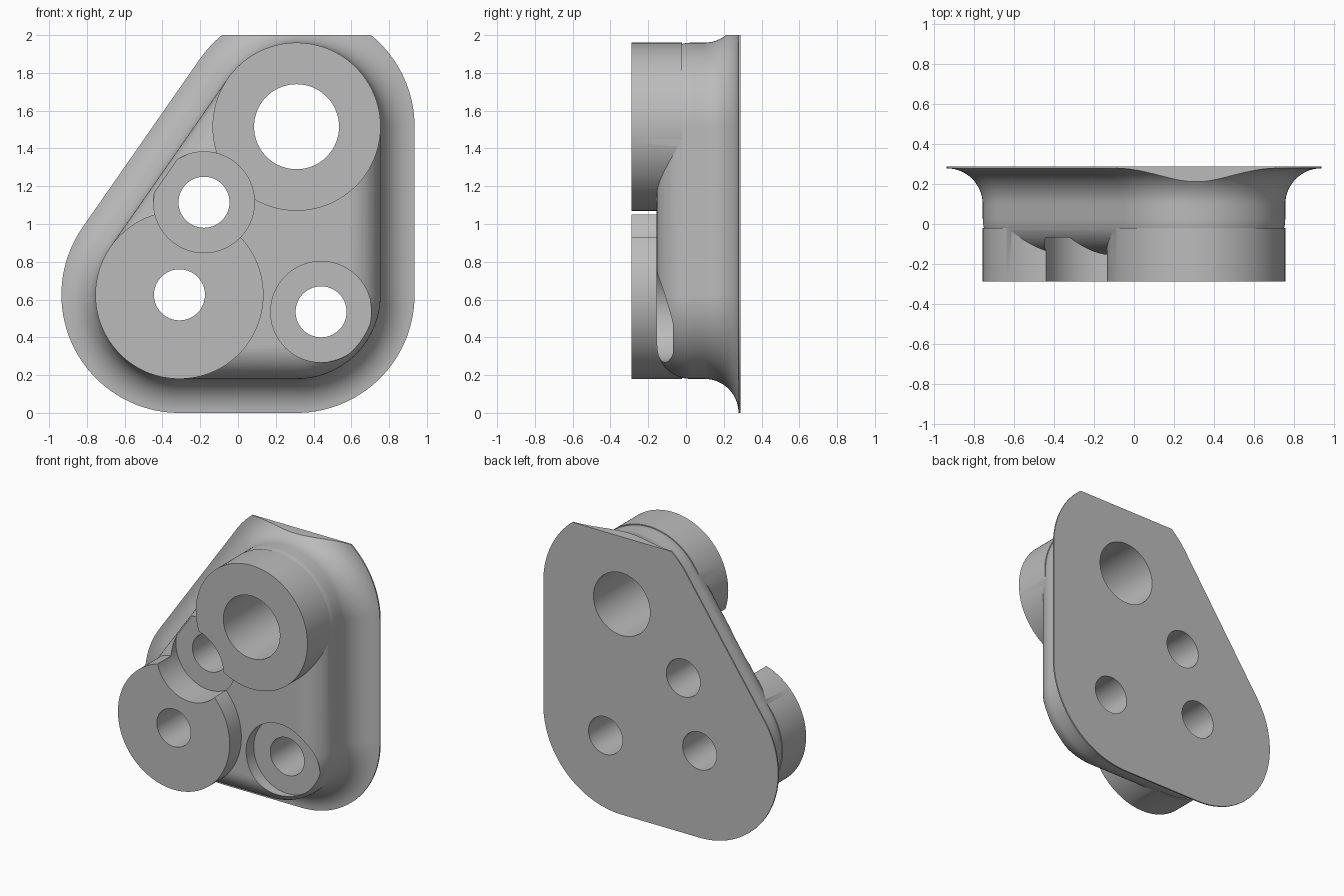
import bpy
import bmesh
from math import sin, cos, pi, atan2, radians
from mathutils import Vector

cube = bpy.data.objects.get("Cube")
if cube:
    bpy.data.objects.remove(cube, do_unlink=True)

grey = bpy.data.materials.new("plain grey")
grey.use_nodes = True
grey.diffuse_color = (0.5, 0.5, 0.5, 1)
grey.node_tree.nodes["Principled BSDF"].inputs["Base Color"].default_value = (0.5, 0.5, 0.5, 1)

# Corner centres of the outline, as (x, z)
UPPER = (0.31, 1.515)
LEFT = (-0.31, 0.625)
RIGHT = (0.31, 0.625)
SMALL = (-0.18, 1.115)   # hole between the two bosses
CORNER = (0.44, 0.535)   # hole in the lower corner

WALL = 0.445             # corner radius of the body
ROUND = 0.18             # radius of the cove and of the front rounding
FRONT, FLOOR, BOSS_FRONT, BOSS_BACK = -0.155, -0.068, -0.288, -0.02
FLANGE, BACK = 0.278, 0.288


def outline(radius, y):
    """Rounded three-cornered outline with the given corner radius."""
    slant = atan2(UPPER[0] - LEFT[0], LEFT[1] - UPPER[1]) 
    slant = atan2(UPPER[0] - LEFT[0], -(UPPER[1] - LEFT[1]))
    arcs = [(UPPER, 0, slant), (LEFT, slant, 1.5 * pi), (RIGHT, 1.5 * pi, 2 * pi)]
    points = []
    for (cx, cz), start, end in arcs:
        steps = round((end - start) / radians(3))
        for i in range(steps + 1):
            a = start + (end - start) * i / steps
            points.append(Vector((cx + radius * cos(a), y, cz + radius * sin(a))))
    return points


def finish(bm, name):
    bmesh.ops.recalc_face_normals(bm, faces=bm.faces)
    mesh = bpy.data.meshes.new(name)
    bm.to_mesh(mesh)
    bm.free()
    mesh.materials.append(grey)
    obj = bpy.data.objects.new(name, mesh)
    bpy.context.collection.objects.link(obj)
    return obj


def cylinder(name, centre, radius, y0, y1, sides=128):
    bm = bmesh.new()
    rings = []
    for y in (y0, y1):
        rings.append([bm.verts.new((centre[0] + radius * cos(2 * pi * i / sides), y,
                                    centre[1] + radius * sin(2 * pi * i / sides)))
                      for i in range(sides)])
        bm.faces.new(rings[-1])
    for i in range(sides):
        j = (i + 1) % sides
        bm.faces.new((rings[0][i], rings[0][j], rings[1][j], rings[1][i]))
    return finish(bm, name)


# Body: rounded front, straight wall, cove and thin flange, lofted front to back
STEPS = 14
quarter = [i / STEPS * pi / 2 for i in range(STEPS + 1)]
profile = [(WALL - ROUND + ROUND * sin(a), FRONT + ROUND - ROUND * cos(a)) for a in quarter]
profile += [(WALL + ROUND - ROUND * cos(a), FLANGE - ROUND + ROUND * sin(a)) for a in quarter]
profile.append((WALL + ROUND, BACK))

bm = bmesh.new()
rings = [[bm.verts.new(p) for p in outline(r, y)] for r, y in profile]
for a, b in zip(rings, rings[1:]):
    for i in range(len(a)):
        j = (i + 1) % len(a)
        bm.faces.new((a[i], a[j], b[j], b[i]))
bm.faces.new(rings[0])
bm.faces.new(rings[-1])

# Flat cut across the top of the flange
bmesh.ops.bisect_plane(bm, geom=bm.verts[:] + bm.edges[:] + bm.faces[:],
                       plane_co=(0, 0, 2), plane_no=(0, 0, 1), clear_outer=True)
bmesh.ops.holes_fill(bm, edges=[e for e in bm.edges if e.is_boundary], sides=0)
body = finish(bm, "mounting_body")
bpy.context.view_layer.objects.active = body
body.select_set(True)


def combine(tool, operation):
    mod = body.modifiers.new(tool.name, "BOOLEAN")
    mod.operation = operation
    mod.solver = "EXACT"
    mod.object = tool
    bpy.ops.object.modifier_apply(modifier=mod.name)
    bpy.data.objects.remove(tool, do_unlink=True)


# Two large bosses
for name, centre in (("upper_boss", UPPER), ("left_boss", LEFT)):
    combine(cylinder(name, centre, WALL, BOSS_FRONT, BOSS_BACK), "UNION")

# Counterbores, the upper one also cutting into both bosses
for name, centre in (("small_counterbore", SMALL), ("corner_counterbore", CORNER)):
    combine(cylinder(name, centre, 0.267, -1, FLOOR), "DIFFERENCE")

# Through holes
for name, centre, radius in (("upper_hole", UPPER, 0.225), ("left_hole", LEFT, 0.135),
                             ("small_hole", SMALL, 0.135), ("corner_hole", CORNER, 0.135)):
    combine(cylinder(name, centre, radius, -1, 1, 96), "DIFFERENCE")

# Smooth curved walls, crisp edges and flat faces
bpy.ops.object.shade_smooth_by_angle(angle=radians(25))
weighted = body.modifiers.new("flat_faces", "WEIGHTED_NORMAL")
weighted.keep_sharp = True
